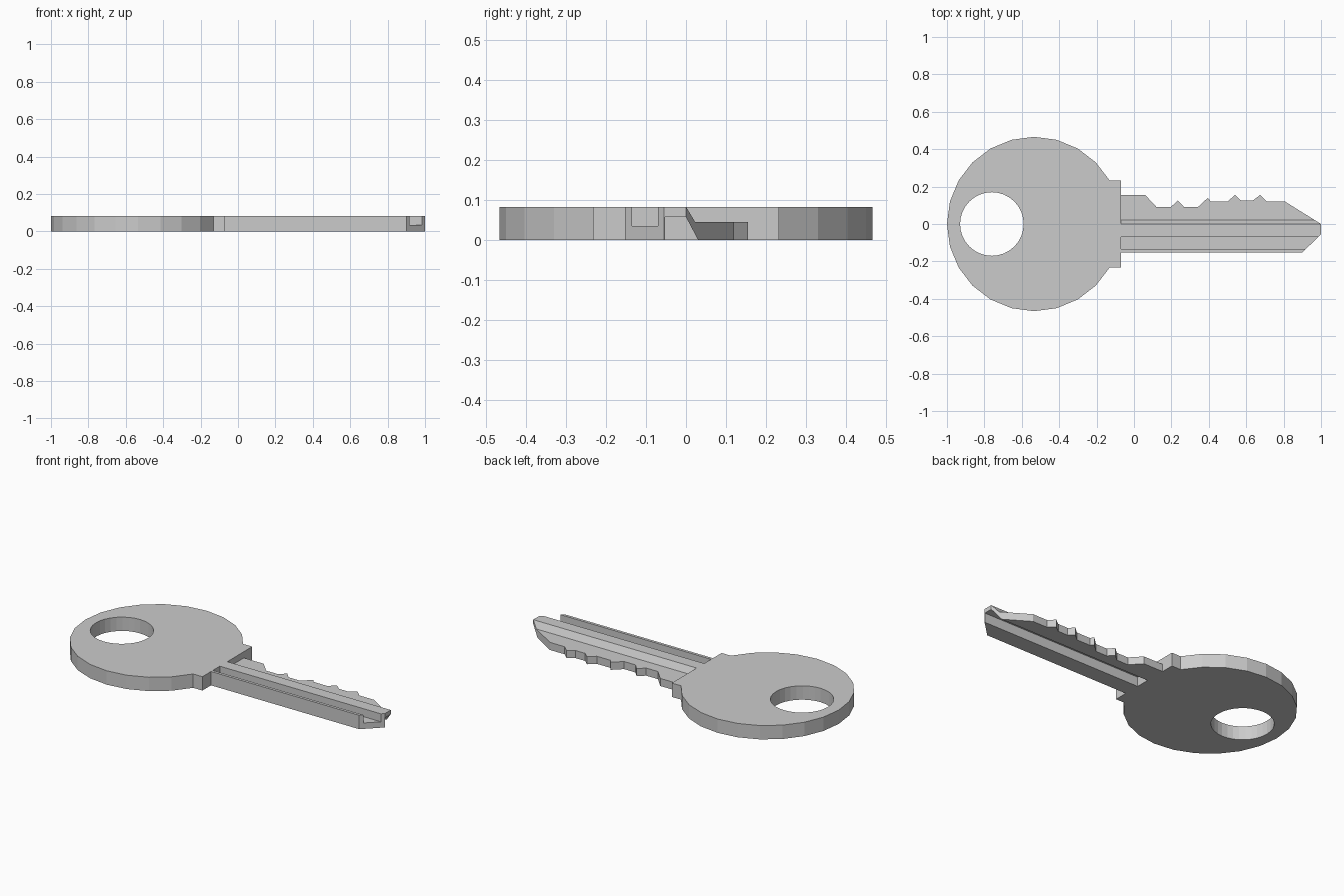
import bpy, bmesh
from math import cos, sin, radians
from mathutils import Vector

if "Cube" in bpy.data.objects:
    bpy.data.objects.remove(bpy.data.objects["Cube"])

T = 0.082          # key thickness
COLLAR_X = -0.07   # where the blade leaves the bow


def prism(name, points, direction):
    """Extrude a closed 3D polygon along a direction."""
    bm = bmesh.new()
    face = bm.faces.new([bm.verts.new(p) for p in points])
    ext = bmesh.ops.extrude_face_region(bm, geom=[face])
    verts = [v for v in ext["geom"] if isinstance(v, bmesh.types.BMVert)]
    bmesh.ops.translate(bm, verts=verts, vec=Vector(direction))
    bmesh.ops.recalc_face_normals(bm, faces=bm.faces)
    mesh = bpy.data.meshes.new(name)
    bm.to_mesh(mesh)
    bm.free()
    obj = bpy.data.objects.new(name, mesh)
    bpy.context.collection.objects.link(obj)
    return obj


def arc(cx, r, start, end, steps):
    angles = [radians(start + (end - start) * i / steps) for i in range(steps + 1)]
    return [(cx + r * cos(a), r * sin(a)) for a in angles]


# Key outline: round bow, collar, toothed edge and pointed tip
bow = arc(-0.534, 0.466, 30, 330, 20)
blade_back = [(COLLAR_X, -0.233), (COLLAR_X, -0.152), (0.9, -0.152),
              (1.0, -0.055), (1.0, 0.0)]
teeth = [(0.807, 0.12), (0.71, 0.12), (0.674, 0.155), (0.636, 0.126),
         (0.572, 0.126), (0.54, 0.155), (0.50, 0.12), (0.41, 0.12),
         (0.395, 0.14), (0.342, 0.091), (0.267, 0.091), (0.235, 0.126),
         (0.197, 0.091), (0.12, 0.091), (0.06, 0.155),
         (COLLAR_X, 0.155), (COLLAR_X, 0.233)]
outline = bow + blade_back + teeth
key = prism("key", [(x, y, 0) for x, y in outline], (0, 0, T))

# Key ring hole
hole = arc(-0.76, 0.17, 0, 360, 32)[:-1]
cutters = [prism("hole_cutter", [(x, y, -0.1) for x, y in hole], (0, 0, 0.3))]

# Lengthwise grooves as (y, z) sections
grooves = {
    "top_groove_cutter": [(-0.135, 0.035), (-0.07, 0.035), (-0.07, 0.12), (-0.135, 0.12)],
    "tooth_step_cutter": [(-0.0225, 0.12), (0.0225, 0.045), (0.2, 0.045), (0.2, 0.12)],
    "bottom_groove_cutter": [(-0.053, -0.03), (0.046, -0.03), (0.0, 0.057), (-0.053, 0.057)],
}
for name, section in grooves.items():
    cutters.append(prism(name, [(COLLAR_X, y, z) for y, z in section], (1.2, 0, 0)))

# Carve the hole and grooves
for cutter in cutters:
    cutter.hide_render = True
    cutter.hide_viewport = True
    mod = key.modifiers.new(cutter.name, 'BOOLEAN')
    mod.operation = 'DIFFERENCE'
    mod.solver = 'EXACT'
    mod.object = cutter
